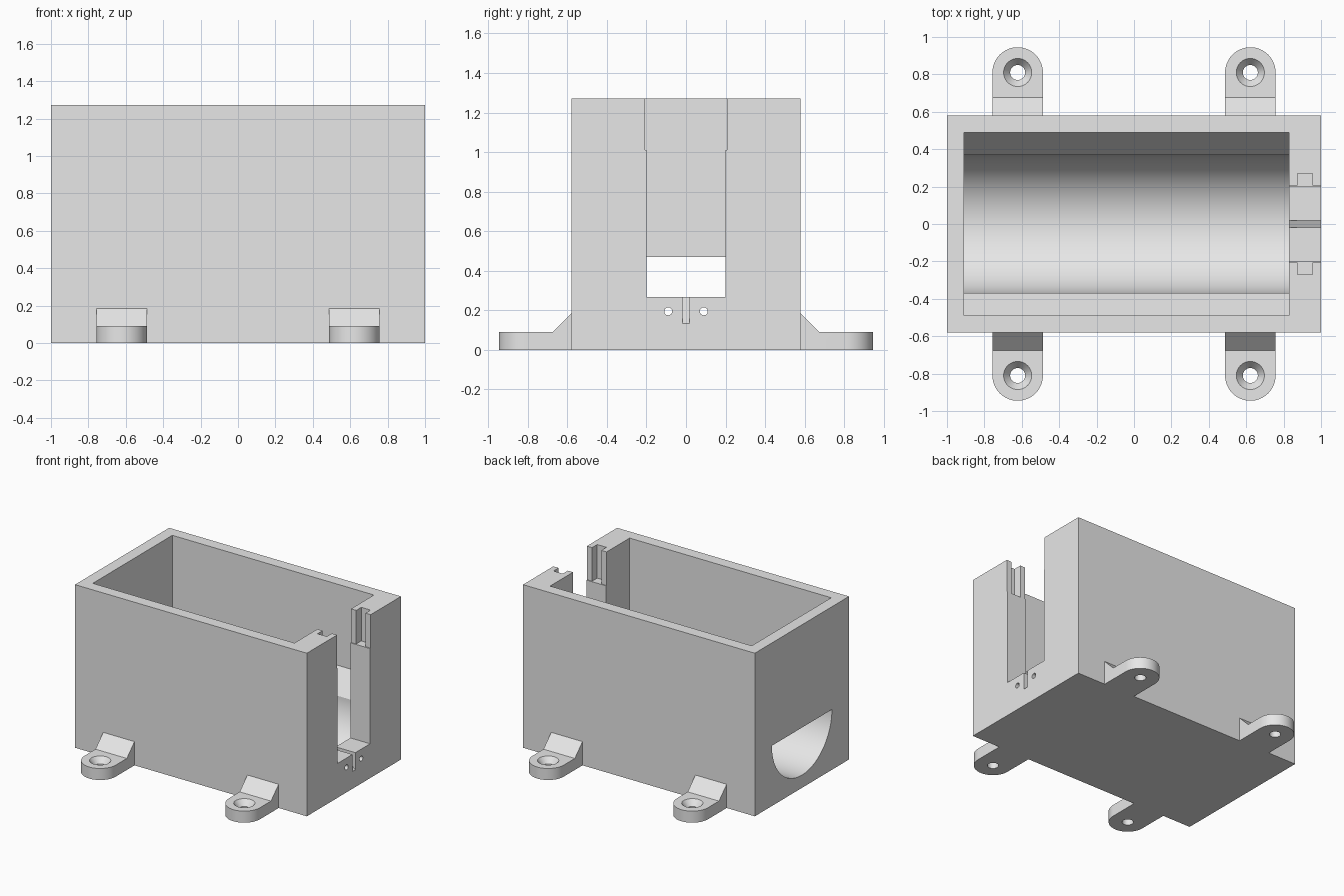
import bpy, bmesh
from math import sin, cos, pi, radians
from mathutils import Matrix

if "Cube" in bpy.data.objects:
    bpy.data.objects.remove(bpy.data.objects["Cube"], do_unlink=True)

grey = bpy.data.materials.new("plain_grey")
grey.use_nodes = True
grey.diffuse_color = (0.8, 0.8, 0.8, 1)
grey.node_tree.nodes["Principled BSDF"].inputs["Base Color"].default_value = (0.8, 0.8, 0.8, 1)


def finish(name, bm):
    bmesh.ops.recalc_face_normals(bm, faces=bm.faces[:])
    mesh = bpy.data.meshes.new(name)
    bm.to_mesh(mesh)
    bm.free()
    mesh.materials.append(grey)
    obj = bpy.data.objects.new(name, mesh)
    bpy.context.collection.objects.link(obj)
    return obj


def prism(name, points, axis, start, end):
    """Extrude a 2D outline along one axis."""
    place = {"x": lambda u, v, w: (w, u, v),
             "y": lambda u, v, w: (u, w, v),
             "z": lambda u, v, w: (u, v, w)}[axis]
    bm = bmesh.new()
    low = [bm.verts.new(place(u, v, start)) for u, v in points]
    high = [bm.verts.new(place(u, v, end)) for u, v in points]
    bm.faces.new(low)
    bm.faces.new(high)
    n = len(points)
    for i in range(n):
        j = (i + 1) % n
        bm.faces.new((low[i], low[j], high[j], high[i]))
    return finish(name, bm)


def arc(cx, cy, r, a0, a1, steps):
    return [(cx + r * cos(a0 + (a1 - a0) * i / steps),
             cy + r * sin(a0 + (a1 - a0) * i / steps)) for i in range(steps + 1)]


def rect(u0, u1, v0, v1):
    return [(u0, v0), (u1, v0), (u1, v1), (u0, v1)]


def mirrored(points, flip):
    return points + [flip(p) for p in reversed(points)]


def combine(target, tool, operation="DIFFERENCE"):
    mod = target.modifiers.new("cut", "BOOLEAN")
    mod.operation = operation
    mod.solver = "EXACT"
    mod.object = tool
    bpy.context.view_layer.objects.active = target
    bpy.ops.object.modifier_apply(modifier=mod.name)
    bpy.data.objects.remove(tool, do_unlink=True)


def smooth(obj):
    bpy.ops.object.select_all(action="DESELECT")
    obj.select_set(True)
    bpy.context.view_layer.objects.active = obj
    bpy.ops.object.shade_smooth_by_angle(angle=radians(20))


W, D, H = 1.0, 0.58, 1.272      # half length, half depth, height
INNER_L, INNER_R = -0.91, 0.83  # inside faces of the end walls
R, RZ = 0.37, 0.47              # trough radius and centre height

# Box body
box = prism("box_body", rect(-D, D, 0, H), "x", -W, W)

# Half-round trough, open through the right-hand end wall
combine(box, prism("trough_cutter", arc(0, RZ, R, pi, 2 * pi, 64), "x", -1.2, INNER_R))

# Upper cavity with sloped shoulders leading into the trough
side = [(0.2, 0.4), (R, RZ), (0.49, 0.64), (0.49, 1.5)]
combine(box, prism("cavity_cutter", mirrored(side, lambda p: (-p[0], p[1])),
                   "x", INNER_L, INNER_R))

# Slot in the other end wall, with guide grooves near the top
combine(box, prism("slot_cutter", rect(-0.2, 0.2, 0.268, 1.5), "x", 0.75, 1.2))
plan = [(0.75, 0.207), (0.875, 0.207), (0.875, 0.27),
        (0.955, 0.27), (0.955, 0.207), (1.2, 0.207)]
combine(box, prism("groove_cutter", mirrored(plan, lambda p: (p[0], -p[1])), "z", 1.01, 1.5))

# Sloping wire notch in the slot sill, and a small hole on each side
notch = [(INNER_R, 0.268), (1.1, 0.056), (1.1, 0.5), (INNER_R, 0.5)]
combine(box, prism("notch_cutter", notch, "y", -0.018, 0.018))
for y in (-0.09, 0.09):
    hole = arc(y, 0.195, 0.02, 0, 2 * pi, 24)[:-1]
    combine(box, prism("hole_cutter", hole, "x", 0.7, 1.2))
smooth(box)

# Mounting foot: rounded tab with a sloped gusset against the wall
HOLE_Y, FOOT_R = 0.81, 0.135
foot = prism("mounting_foot",
             [(-FOOT_R, D)] + arc(0, HOLE_Y, FOOT_R, pi, 0, 32) + [(FOOT_R, D)],
             "z", 0, 0.3)
profile = [(0.5, -0.1), (0.5, 0.265), (0.675, 0.09), (1.1, 0.09), (1.1, -0.1)]
combine(foot, prism("gusset_profile", profile, "x", -0.3, 0.3), "INTERSECT")

# Countersunk screw hole
combine(foot, prism("drill", arc(0, HOLE_Y, 0.04, 0, 2 * pi, 40)[:-1], "z", -0.1, 0.2))
bm = bmesh.new()
bmesh.ops.create_cone(bm, cap_ends=True, segments=40, radius1=0.028, radius2=0.083,
                      depth=0.07, matrix=Matrix.Translation((0, HOLE_Y, 0.065)))
combine(foot, finish("countersink", bm))
smooth(foot)

# Four feet, the front pair turned around
for end, x in (("right", -0.622), ("left", 0.622)):
    for place, turn in (("back", 0), ("front", pi)):
        copy = foot.copy()
        copy.name = f"mounting_foot_{place}_{end}"
        copy.location.x = x
        copy.rotation_euler.z = turn
        bpy.context.collection.objects.link(copy)
bpy.data.objects.remove(foot, do_unlink=True)
